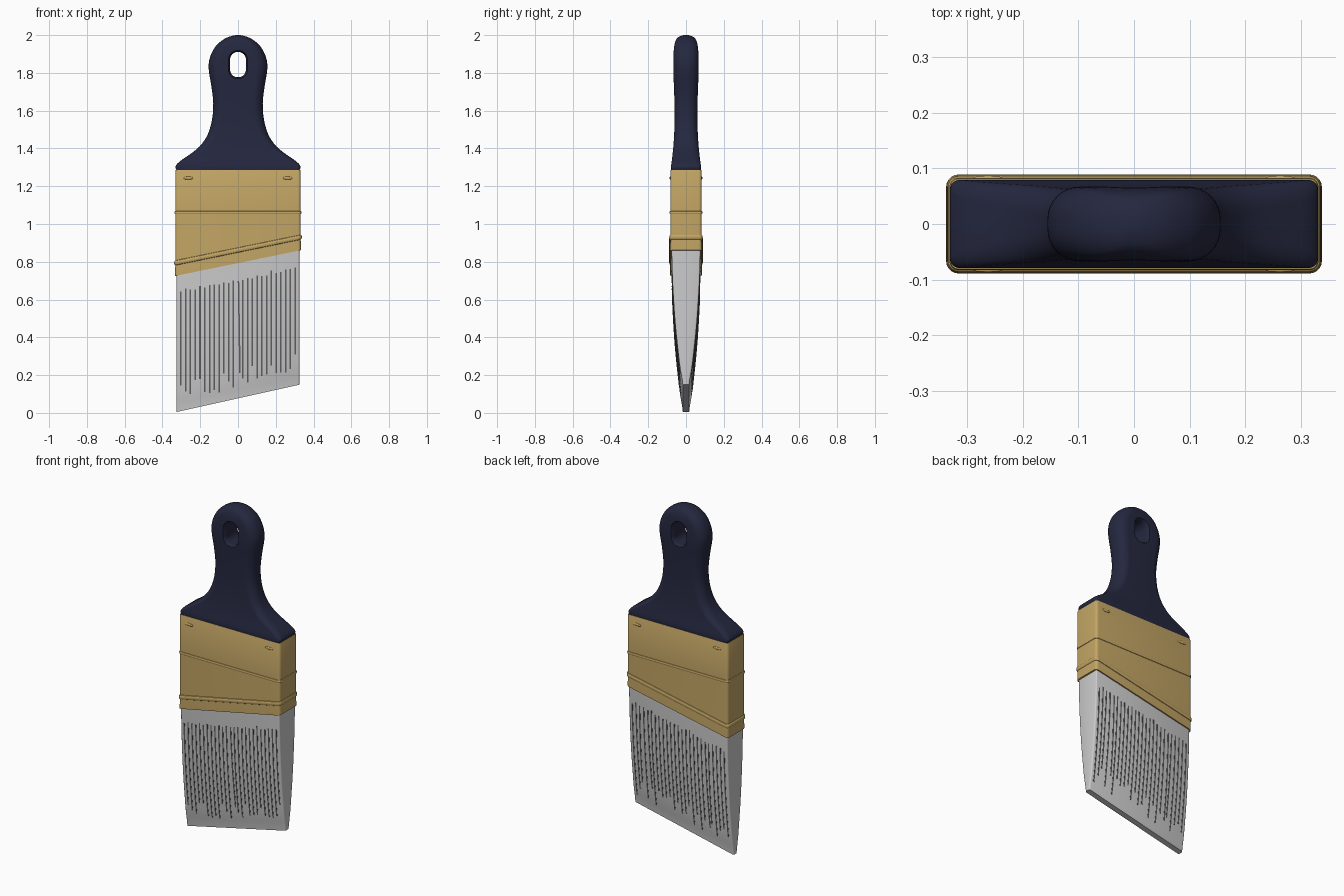
import bpy, bmesh, math, random
from mathutils import Vector, Matrix

if "Cube" in bpy.data.objects:
    bpy.data.objects.remove(bpy.data.objects["Cube"])

random.seed(4)


def material(name, rgb):
    m = bpy.data.materials.new(name)
    m.diffuse_color = (*rgb, 1)
    m.use_nodes = True
    m.node_tree.nodes["Principled BSDF"].inputs["Base Color"].default_value = m.diffuse_color
    return m


NAVY = material("navy", (0.018, 0.021, 0.05))
BRASS = material("brass", (0.55, 0.38, 0.13))
DARK = material("dark_grey", (0.12, 0.12, 0.12))


def finish(name, bm, mat=None, angle=35):
    bmesh.ops.recalc_face_normals(bm, faces=bm.faces)
    me = bpy.data.meshes.new(name)
    bm.to_mesh(me)
    bm.free()
    ob = bpy.data.objects.new(name, me)
    bpy.context.collection.objects.link(ob)
    if mat:
        me.materials.append(mat)
    smooth(ob, angle)
    return ob


def smooth(ob, angle):
    bpy.ops.object.select_all(action='DESELECT')
    bpy.context.view_layer.objects.active = ob
    ob.select_set(True)
    bpy.ops.object.shade_smooth_by_angle(angle=math.radians(angle))


def rounded(hw, hd, r, n=5):
    """Rounded rectangle outline as (x, y) points."""
    r = min(r, hw * 0.96, hd * 0.96)
    pts = []
    for k, (sx, sy) in enumerate([(1, 1), (-1, 1), (-1, -1), (1, -1)]):
        for i in range(n + 1):
            a = math.pi / 2 * (k + i / n)
            pts.append((sx * (hw - r) + r * math.cos(a), sy * (hd - r) + r * math.sin(a)))
    return pts


def loft(bm, rings):
    rows = [[bm.verts.new(p) for p in ring] for ring in rings]
    n = len(rows[0])
    for a, b in zip(rows, rows[1:]):
        for i in range(n):
            j = (i + 1) % n
            bm.faces.new((a[i], a[j], b[j], b[i]))
    bm.faces.new(rows[0])
    bm.faces.new(rows[-1])


def spline(keys, steps):
    """Smooth curve through rows of numbers."""
    keys = [Vector(k) for k in keys]
    out = []
    for i in range(len(keys) - 1):
        p0, p1, p2, p3 = (keys[max(0, min(len(keys) - 1, i + d))] for d in (-1, 0, 1, 2))
        for s in range(steps):
            t = s / steps
            out.append(p1 + (p2 - p0) * (t / 2) + (p0 * 2 - p1 * 5 + p2 * 4 - p3) * (t * t / 2)
                       + (p1 * 3 - p0 - p2 * 3 + p3) * (t ** 3 / 2))
    return out + [keys[-1]]


# Handle: z, half width, half depth, edge radius
keys = [(1.27, .324, .078, .015), (1.288, .327, .079, .016), (1.305, .331, .079, .02),
        (1.33, .31, .076, .03), (1.37, .253, .071, .04), (1.41, .204, .067, .045),
        (1.47, .162, .063, .048), (1.55, .138, .06, .05), (1.64, .131, .061, .052),
        (1.73, .141, .064, .055), (1.80, .153, .067, .058), (1.85, .155, .067, .058),
        (1.90, .142, .066, .058), (1.945, .115, .062, .055), (1.975, .08, .053, .05),
        (1.992, .045, .037, .036), (2.0, .012, .012, .011)]
bm = bmesh.new()
loft(bm, [[(x, y, z) for x, y in rounded(hw, hd, r, 8)] for z, hw, hd, r in spline(keys, 3)])
handle = finish("handle", bm, NAVY, 40)

# Hanging hole, slightly flared at both faces
bm = bmesh.new()
loft(bm, [[(x, y, 1.844 + z) for x, z in rounded(.042 + f, .067 + f, .042 + f, 8)]
          for y, f in [(-.1, .03), (-.066, .008), (-.054, .001), (-.04, 0),
                       (.04, 0), (.054, .001), (.066, .008), (.1, .03)]])
cutter = finish("hole_cutter", bm)
mod = handle.modifiers.new("hole", 'BOOLEAN')
mod.object, mod.operation, mod.solver = cutter, 'DIFFERENCE', 'EXACT'
bpy.context.view_layer.objects.active = handle
bpy.ops.object.modifier_apply(modifier="hole")
bpy.data.objects.remove(cutter)
smooth(handle, 40)


# Ferrule: rows of (z at centre, slope along x, outset), with two raised ribs
def rib(z, slope, half, out):
    return [(z + half * math.cos(a), slope, out * math.sin(a))
            for a in (math.pi * (1 - i / 6) for i in range(7))]


rows = ([(.793, .205, -.003), (.793, .205, .001), (.81, .205, .001)]
        + rib(.862, .205, .013, .006) + rib(1.06, 0, .008, .004)
        + [(1.282, 0, 0), (1.287, 0, -.002), (1.287, 0, -.005), (1.28, 0, -.006)])
bm = bmesh.new()
loft(bm, [[(x, y, z + s * x) for x, y in rounded(.332 + o, .083 + o, .016 + o)]
          for z, s, o in rows])
finish("ferrule", bm, BRASS, 30)

# Crimp marks on both faces of the ferrule
bm = bmesh.new()
for sx in (-1, 1):
    for sy in (-1, 1):
        bmesh.ops.create_uvsphere(bm, u_segments=16, v_segments=8, radius=1,
                                  matrix=Matrix.Translation((sx * .263, sy * .083, 1.243))
                                  @ Matrix.Diagonal((.026, .004, .008, 1)))
finish("crimp_marks", bm, BRASS)

# Bristles: slanted block with a curved taper towards the tip
depths = spline([(.017, 0), (.032, 0), (.043, 0), (.053, 0), (.061, 0), (.067, 0),
                 (.072, 0), (.075, 0), (.077, 0)], 4)


def bristle_z(x, t):
    return (.077 + .222 * x) * (1 - t) + (.83 + .205 * x) * t


def depth(t):
    u = t * (len(depths) - 1)
    i = min(int(u), len(depths) - 2)
    return depths[i][0] + (depths[i + 1][0] - depths[i][0]) * (u - i)


N = len(depths) - 1
bm = bmesh.new()
loft(bm, [[(x, y, bristle_z(x, i / N)) for x, y in rounded(.325, depth(i / N), .008, 3)]
          for i in range(N + 1)])
finish("bristles", bm, None, 35)

# Dark strands lying on both bristle faces
bm = bmesh.new()
for side in (-1, 1):
    for k in range(25):
        x0 = -.302 + k * .0252
        lean = random.choice([0, 0, 0, random.uniform(-.012, .012)])
        t0, t1 = random.uniform(.07, .22), random.uniform(.82, .85)
        rings = []
        for i in range(17):
            t = t0 + (t1 - t0) * i / 16
            x, w, y = x0 + lean * (1 - t), .004, depth(t)
            rings.append([(x + dx, side * (y + dy), bristle_z(x, t))
                          for dx, dy in ((-w, -.004), (w, -.004), (w, .0012), (-w, .0012))])
        loft(bm, rings)
finish("bristle_strands", bm, DARK, 35)
